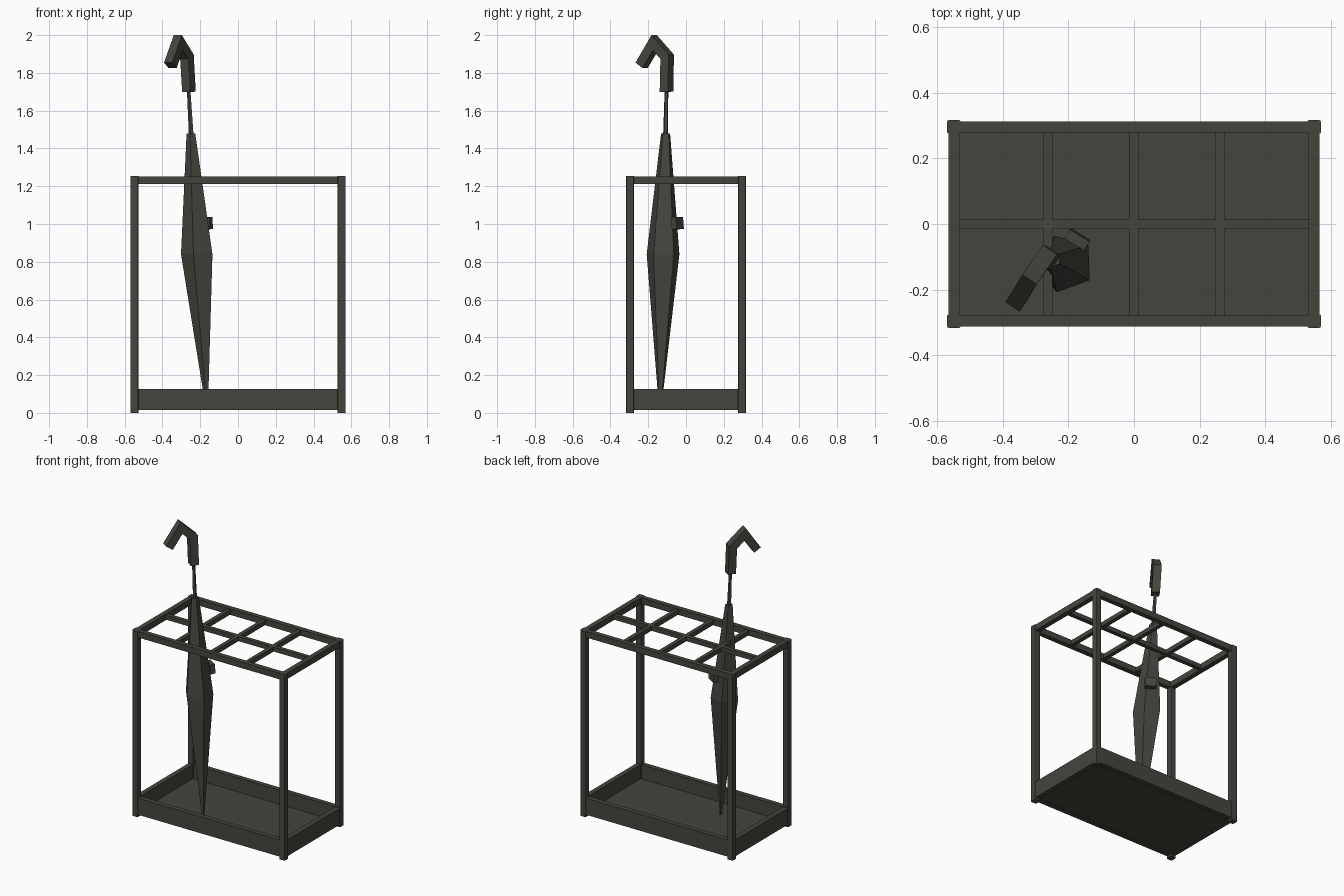
import bpy, bmesh, math
from mathutils import Vector, Matrix

cube = bpy.data.objects.get("Cube")
if cube:
    bpy.data.objects.remove(cube, do_unlink=True)

metal = bpy.data.materials.new("dark olive grey")
metal.use_nodes = True
COLOUR = (0.06, 0.06, 0.049, 1)
metal.diffuse_color = COLOUR
metal.node_tree.nodes["Principled BSDF"].inputs["Base Color"].default_value = COLOUR


def finish(name, bm):
    bmesh.ops.recalc_face_normals(bm, faces=bm.faces)
    mesh = bpy.data.meshes.new(name)
    bm.to_mesh(mesh)
    bm.free()
    mesh.materials.append(metal)
    obj = bpy.data.objects.new(name, mesh)
    bpy.context.collection.objects.link(obj)
    return obj


def box(name, lo, hi, bevel=0):
    lo, hi = Vector(lo), Vector(hi)
    bm = bmesh.new()
    bmesh.ops.create_cube(bm, size=1)
    for v in bm.verts:
        v.co = (lo + hi) / 2 + v.co * (hi - lo)
    if bevel:
        upright = [e for e in bm.edges
                   if abs(e.verts[0].co.z - e.verts[1].co.z) > 0.01]
        bmesh.ops.bevel(bm, geom=upright, offset=bevel, segments=2,
                        profile=0.5, affect='EDGES')
    return finish(name, bm)


def loft(name, rings):
    bm = bmesh.new()
    loops = [[bm.verts.new(p) for p in ring] for ring in rings]
    n = len(loops[0])
    for a, b in zip(loops, loops[1:]):
        for i in range(n):
            j = (i + 1) % n
            bm.faces.new((a[i], a[j], b[j], b[i]))
    bm.faces.new(loops[0])
    bm.faces.new(loops[-1])
    return finish(name, bm)


# Stand frame: posts, top rails and tray walls
X, Y, H = 0.57, 0.317, 1.253
POST, GAP = 0.042, 0.005
IX, IY = X - POST, Y - POST
for sx, side in ((1, "left"), (-1, "right")):
    for sy, end in ((-1, "front"), (1, "back")):
        xs = sorted((sx * IX, sx * X))
        ys = sorted((sy * IY, sy * Y))
        box(f"{end}_{side}_post", (xs[0], ys[0], 0), (xs[1], ys[1], H), 0.006)

for part, z0, z1 in (("top_rail", 1.211, H - 0.001), ("tray_wall", 0.015, 0.127)):
    for s, side, end in ((1, "left", "back"), (-1, "right", "front")):
        ys = sorted((s * (IY + 0.004), s * (Y - GAP)))
        box(f"{end}_{part}", (-IX, ys[0], z0), (IX, ys[1], z1))
        xs = sorted((s * (IX + 0.004), s * (X - GAP)))
        box(f"{side}_{part}", (xs[0], -IY, z0), (xs[1], IY, z1))

box("tray_floor", (-IX - 0.01, -IY - 0.01, 0.022), (IX + 0.01, IY + 0.01, 0.032))

# Dividing grid in the top
BAR = 0.0135
box("long_divider", (-IX - 0.005, -BAR, 1.217), (IX + 0.005, BAR, 1.247))
for i in (-1, 0, 1):
    for s, end in ((1, "back"), (-1, "front")):
        ys = sorted((s * BAR, s * (IY + 0.005)))
        box(f"{end}_cross_divider_{i + 2}", (i * 0.262 - BAR, ys[0], 1.217),
            (i * 0.262 + BAR, ys[1], 1.247))


# Leaning umbrella
def axis(z):
    return Vector((-0.164 - 0.057 * (z - 0.02), -0.137 + 0.02 * (z - 0.02), z))


def ring(z, r, n=5, start=-34):
    return [axis(z) + Vector((r * math.cos(a), r * math.sin(a), 0))
            for a in (math.radians(start + 360 * i / n) for i in range(n))]


loft("umbrella_canopy", [ring(z, r) for z, r in
                         ((0.022, 0.006), (0.84, 0.091), (1.48, 0.025))])
loft("umbrella_shaft", [ring(z, r) for z, r in ((1.44, 0.014), (1.72, 0.010))])

# Hooked handle: square section swept with mitred corners
path = [axis(1.70), axis(1.885), Vector((-0.316, -0.165, 1.96)),
        Vector((-0.358, -0.235, 1.84))]
forward = Vector((-0.55, -0.835, 0)).normalized()
across = Vector((-forward.y, forward.x, 0))
half = 0.026
rings = []
for i, p in enumerate(path):
    d_in = (p - path[max(i - 1, 0)]).normalized()
    d_out = (path[min(i + 1, len(path) - 1)] - p).normalized()
    d_in, d_out = (d_in if i else d_out), (d_out if i < len(path) - 1 else d_in)
    tangent = (d_in + d_out).normalized()
    normal = tangent.cross(across).normalized()
    reach = half / max(tangent.dot(d_in), 0.3)
    rings.append([p + across * half * a + normal * reach * b
                  for a, b in ((-1, -1), (1, -1), (1, 1), (-1, 1))])
loft("umbrella_handle", rings)

# Closing strap tab on the canopy
tab = box("umbrella_strap", (-0.036, -0.016, -0.032), (0.036, 0.016, 0.032))
tab.matrix_world = (Matrix.Translation((-0.173, -0.046, 1.005))
                    @ Matrix.Rotation(math.radians(-32), 4, 'Z')
                    @ Matrix.Rotation(math.radians(5), 4, 'X'))
